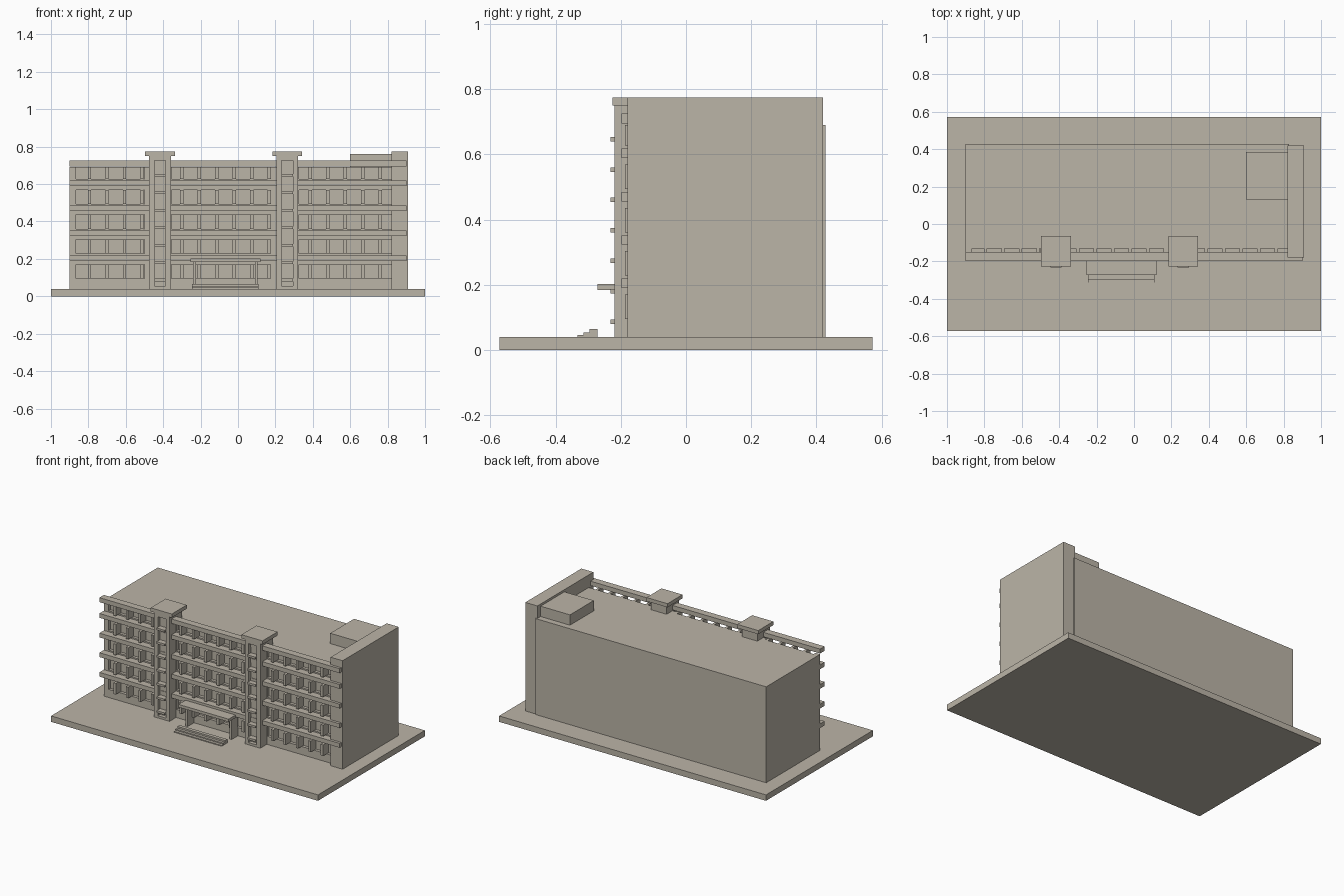
import bpy, bmesh

if "Cube" in bpy.data.objects:
    bpy.data.objects.remove(bpy.data.objects["Cube"])

stone = bpy.data.materials.new("warm_grey_stone")
stone.diffuse_color = (0.50, 0.46, 0.39, 1)
stone.use_nodes = True
stone.node_tree.nodes["Principled BSDF"].inputs["Base Color"].default_value = stone.diffuse_color


def boxes(name, items):
    """One object from boxes given as (x0, x1, y0, y1, z0, z1)."""
    bm = bmesh.new()
    for x0, x1, y0, y1, z0, z1 in items:
        vs = bmesh.ops.create_cube(bm, size=1)["verts"]
        for v in vs:
            v.co.x = x1 if v.co.x > 0 else x0
            v.co.y = y1 if v.co.y > 0 else y0
            v.co.z = z1 if v.co.z > 0 else z0
    me = bpy.data.meshes.new(name)
    bm.to_mesh(me)
    bm.free()
    me.materials.append(stone)
    ob = bpy.data.objects.new(name, me)
    bpy.context.collection.objects.link(ob)
    return ob


GROUND, ROOF = 0.04, 0.69
FACE, RECESS = -0.15, -0.13
PITCH = 0.133
rows = [(0.095 + PITCH * i, min(0.17 + PITCH * i, ROOF)) for i in range(5)]
bays = [(-0.865, -0.50), (-0.355, 0.17), (0.325, 0.82)]

# Ground slab, main block, end wall and roof housing
boxes("ground_slab", [(-1, 1, -0.572, 0.572, 0, GROUND)])
boxes("main_block", [(-0.9, 0.83, RECESS, 0.427, GROUND, ROOF)])
boxes("end_wall", [(0.82, 0.91, -0.18, 0.42, GROUND, 0.775)])
boxes("roof_housing", [(0.6, 0.82, 0.13, 0.385, ROOF, 0.76)])

# Facade layer: solid piers, and spandrels between the window rows
piers = [(-0.9, -0.865), (-0.50, -0.355), (0.17, 0.325)]
boxes("facade_piers", [(a, b, FACE, RECESS, GROUND, ROOF) for a, b in piers])
edges = [GROUND] + [z for r in rows for z in r]
spandrels = [(edges[2 * i], edges[2 * i + 1]) for i in range(5)]
boxes("facade_spandrels", [(a, b, FACE, RECESS, z0, z1)
                           for a, b in bays for z0, z1 in spandrels])

# Upright fins dividing the windows
fin_starts = [(-0.794, 4), (-0.300, 6), (0.386, 5)]
fins = []
for x, n in fin_starts:
    for i in range(n):
        c = x + i * 0.0935
        for z0, z1 in rows:
            fins.append((c - 0.009, c + 0.009, -0.187, RECESS, z0, z1))
boxes("window_fins", fins)

# Horizontal ledges along the front
ledges = [(0.19 + PITCH * i, 0.219 + PITCH * i) for i in range(4)] + [(0.695, 0.725)]
boxes("ledges", [(-0.9, 0.9, -0.198, FACE, z0, z1) for z0, z1 in ledges])

# Stair towers with a tall recess, rungs and a cap
for side, c in (("left", -0.417), ("right", 0.263)):
    x0, x1, r0, r1 = c - 0.058, c + 0.058, c - 0.03, c + 0.03
    front, back = -0.22, -0.195
    boxes(side + "_tower", [
        (x0, x1, back, -0.085, GROUND, 0.75),
        (x0, r0, front, back, GROUND, 0.75),
        (r1, x1, front, back, GROUND, 0.75),
        (r0, r1, front, back, GROUND, 0.055),
        (r0, r1, front, back, 0.725, 0.75)])
    boxes(side + "_tower_rungs", [
        (r0, r1, -0.232, back, 0.08 + 0.0933 * i, 0.094 + 0.0933 * i) for i in range(7)])
    boxes(side + "_tower_cap", [(c - 0.079, c + 0.079, -0.226, -0.065, 0.75, 0.775)])

# Entrance canopy, its side walls and the steps
boxes("entrance_canopy", [(-0.255, 0.12, -0.272, FACE, 0.184, 0.203)])
boxes("entrance_side_walls", [(-0.24, -0.225, -0.218, FACE, GROUND, 0.184),
                              (0.09, 0.105, -0.218, FACE, GROUND, 0.184)])
step_data = [(-0.333, 0.046), (-0.314, 0.054), (-0.296, 0.065)]
boxes("entrance_steps", [(-0.247, 0.11, y, -0.272, GROUND, z) for y, z in step_data])
